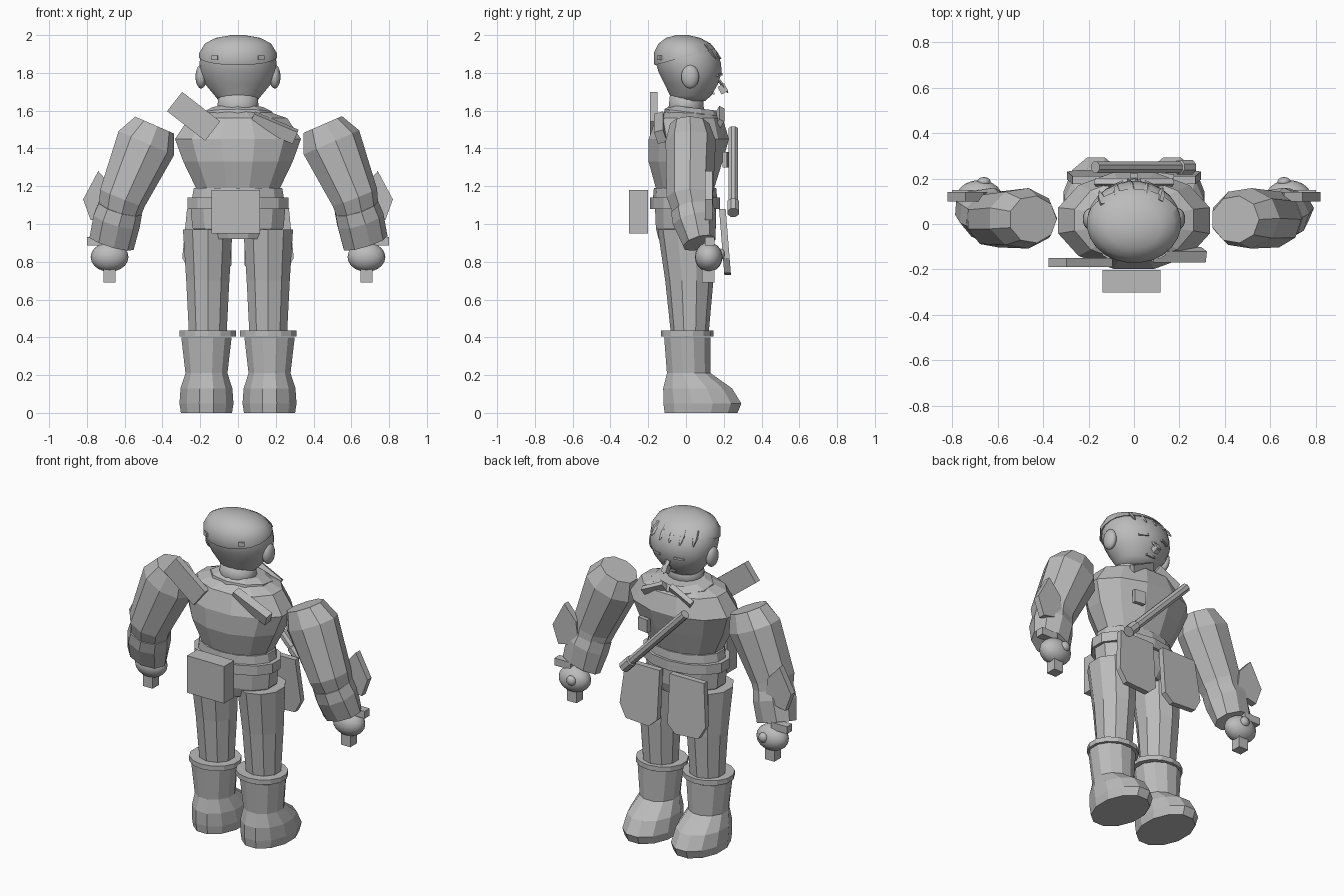
import bpy, bmesh, math
from mathutils import Vector, Matrix

if "Cube" in bpy.data.objects:
    bpy.data.objects.remove(bpy.data.objects["Cube"], do_unlink=True)

GREY = (0.5, 0.5, 0.5, 1)
mat = bpy.data.materials.new("plain grey")
mat.use_nodes = True
mat.diffuse_color = GREY
mat.node_tree.nodes["Principled BSDF"].inputs["Base Color"].default_value = GREY


def finish(bm, name, smooth=False):
    bmesh.ops.recalc_face_normals(bm, faces=bm.faces)
    for f in bm.faces:
        f.smooth = smooth
    me = bpy.data.meshes.new(name)
    bm.to_mesh(me)
    bm.free()
    me.materials.append(mat)
    ob = bpy.data.objects.new(name, me)
    bpy.context.collection.objects.link(ob)
    return ob


def loft_mesh(frames, n):
    """Skin between rings given as (centre, radius_u, radius_v, normal)."""
    bm = bmesh.new()
    rings = []
    for c, ru, rv, nrm in frames:
        nrm = Vector(nrm).normalized()
        u = Vector((0, 1, 0)).cross(nrm).normalized()
        v = nrm.cross(u)
        ring = []
        for i in range(n):
            a = 2 * math.pi * (i + 0.5) / n
            ring.append(bm.verts.new(Vector(c) + u * ru * math.cos(a) + v * rv * math.sin(a)))
        rings.append(ring)
    for a, b in zip(rings, rings[1:]):
        for i in range(n):
            j = (i + 1) % n
            bm.faces.new((a[i], a[j], b[j], b[i]))
    bm.faces.new(rings[0][::-1])
    bm.faces.new(rings[-1])
    return bm


def stack(rows, n, x=0.0):
    """Upright loft from rows of (z, half_width, y_min, y_max)."""
    up = (0, 0, 1)
    return loft_mesh([((x, (a + b) / 2, z), w, (b - a) / 2, up) for z, w, a, b in rows], n)


def box(name, centre, size, rot=(0, 0, 0)):
    bm = bmesh.new()
    turn = Matrix.Rotation(rot[2], 4, "Z") @ Matrix.Rotation(rot[1], 4, "Y") @ Matrix.Rotation(rot[0], 4, "X")
    bmesh.ops.create_cube(bm, size=1, matrix=Matrix.Translation(centre) @ turn @ Matrix.Diagonal((*size, 1)))
    return finish(bm, name)


def ball(name, centre, radii, seg=20):
    bm = bmesh.new()
    bmesh.ops.create_uvsphere(bm, u_segments=seg, v_segments=seg // 2, radius=1,
                              matrix=Matrix.Translation(centre) @ Matrix.Diagonal((*radii, 1)))
    return finish(bm, name, True)


def plate(name, pts, y0, y1, lean=0.0):
    """Outline in x and z with thickness in y; lean moves it in y with height."""
    bm = bmesh.new()
    top = max(z for x, z in pts)
    f = bm.faces.new([bm.verts.new((x, y0 + lean * (z - top), z)) for x, z in pts])
    out = bmesh.ops.extrude_face_region(bm, geom=[f])["geom"]
    bmesh.ops.translate(bm, vec=(0, y1 - y0, 0), verts=[g for g in out if isinstance(g, bmesh.types.BMVert)])
    return finish(bm, name)


# Torso, waist, belt and hips
finish(stack([(1.07, .20, -.14, .14), (1.19, .23, -.165, .155), (1.33, .30, -.205, .20),
              (1.45, .345, -.205, .235), (1.56, .27, -.165, .20), (1.60, .15, -.10, .13)], 12), "torso")
finish(stack([(1.135, .25, -.175, .165), (1.19, .24, -.17, .16)], 14), "jacket_hem")
finish(stack([(1.08, .275, -.19, .18), (1.14, .275, -.19, .18)], 14), "belt")
finish(stack([(.92, .19, -.15, .14), (.98, .25, -.165, .16), (1.09, .26, -.17, .165)], 12), "hips")

# Neck and collar
finish(stack([(1.56, .115, -.10, .10), (1.70, .105, -.085, .09)], 16), "neck", True)
slope = (0, .12, 1)
finish(loft_mesh([((0, .03, 1.55), .20, .15, slope), ((0, .035, 1.59), .19, .15, slope),
                  ((0, .04, 1.615), .14, .12, slope)], 10), "collar")
for s in (-1, 1):
    box("lapel", (s * .09, .175, 1.56), (.16, .03, .06), (-.5, s * .45, 0))

# Head, with a skullcap cut from a slightly larger copy
HEAD = [(1.65, .10, -.07, .10), (1.68, .125, -.085, .135), (1.74, .175, -.115, .17),
        (1.80, .20, -.145, .19), (1.85, .205, -.16, .187), (1.90, .202, -.16, .172),
        (1.95, .172, -.135, .13), (1.98, .115, -.095, .075), (1.995, .03, -.04, .01)]
finish(stack(HEAD, 24), "head", True)
cap = stack([(z + .005, w + .005, a - .012, b + .002) for z, w, a, b in HEAD], 24)
bmesh.ops.bisect_plane(cap, geom=cap.verts[:] + cap.edges[:] + cap.faces[:], clear_inner=True,
                       plane_co=(0, -.17, 1.84), plane_no=(0, -.27, 1))
rim = [e for e in cap.edges if e.is_boundary]
bmesh.ops.contextual_create(cap, geom=rim)
finish(cap, "skullcap", True)
bpy.context.view_layer.objects.active = bpy.data.objects["skullcap"]
bpy.data.objects["skullcap"].select_set(True)
bpy.ops.object.shade_smooth_by_angle(angle=math.radians(40))
for s in (-1, 1):
    ball("ear", (s * .195, .022, 1.78), (.03, .047, .063))
    box("cap_buckle", (s * .12, -.137, 1.88), (.035, .02, .025), (0, 0, s * .5))
    box("eye", (s * .075, .175, 1.79), (.06, .012, .012), (0, s * .1, -s * .4))


def spike(name, base, tip, r):
    d = Vector(tip) - Vector(base)
    return finish(loft_mesh([(base, r, r * .5, d), (Vector(base) + d * .5, r, r * .5, d), (tip, .003, .003, d)], 5), name)


# Fringe and nose
for x, y in ((-.145, .085), (-.075, .115), (-.01, .125), (.055, .12), (.12, .10)):
    spike("hair_tuft", (x * .9, y, 1.945), (x * 1.05, y + .06, 1.875), .02)
spike("forelock", (.02, .07, 1.965), (.05, .15, 1.925), .022)
spike("nose", (0, .175, 1.76), (0, .222, 1.695), .018)
box("chin_tip", (0, .195, 1.715), (.03, .04, .045), (.5, 0, 0))
box("mouth", (0, .145, 1.69), (.06, .01, .01))

for s in (-1, 1):
    # Leg and boot
    finish(stack([(.42, .105, -.08, .12), (.70, .12, -.11, .145), (.97, .138, -.15, .15)], 10, s * .16), "leg")
    finish(stack([(0, .14, -.12, .28), (.05, .148, -.127, .30), (.13, .142, -.127, .25),
                  (.21, .115, -.105, .135), (.40, .138, -.12, .135)], 12, s * .167), "boot")
    finish(stack([(.405, .153, -.132, .145), (.435, .153, -.132, .145)], 14, s * .16), "boot_rim")

    # Sleeve and cuff, following the bent arm
    a, b, c = (s * .4, 0, -.92), (s * .36, .05, -.92), (s * .28, .25, -.92)
    finish(loft_mesh([((s * .445, .02, 1.525), .115, .105, a), ((s * .49, .025, 1.43), .165, .135, a),
                      ((s * .615, .02, 1.14), .13, .125, b), ((s * .655, .06, .96), .10, .09, c)], 9), "sleeve")
    finish(loft_mesh([((s * .625, .03, 1.085), .122, .115, c), ((s * .645, .045, 1.02), .13, .12, c),
                      ((s * .672, .07, .90), .125, .09, c)], 9), "cuff")
    # Forearm blade and wrist plate
    plate("arm_blade", [(s * .74, 1.28), (s * .82, 1.13), (s * .78, 1.02), (s * .64, 1.05), (s * .66, 1.19)], .10, .14)
    box("wrist_plate", (s * .745, .125, .908), (.11, .05, .045))
    # Hand and grip
    ball("hand", (s * .68, .12, .825), (.10, .073, .078))
    ball("thumb", (s * .66, .185, .84), (.03, .022, .03), 12)
    box("grip", (s * .68, .118, .735), (.065, .065, .09))

    # Hanging flap
    plate("flap", [(s * .035, 1.08), (s * .27, 1.08), (s * .295, .82), (s * .25, .74), (s * .09, .73),
                   (s * .035, .78)], .175, .21, -.08)

# Rear pouch and shoulder plates
box("pouch", (-.012, -.252, 1.065), (.255, .10, .23))
box("shoulder_plate", (-.235, -.17, 1.57), (.255, .04, .13), (0, .66, 0))
box("shoulder_strap", (.19, -.135, 1.51), (.25, .05, .07), (.3, .4, 0))

# Baton across the chest and badge
low, high = Vector((.25, .25, 1.06)), Vector((-.17, .25, 1.50))
finish(loft_mesh([(low, .034, .034, high - low), (low.lerp(high, .12), .034, .034, high - low),
                  (low.lerp(high, .13), .027, .027, high - low), (high, .027, .027, high - low)], 8), "baton")
box("badge", (.14, .21, 1.34), (.07, .025, .08), (0, 0, -.15))
